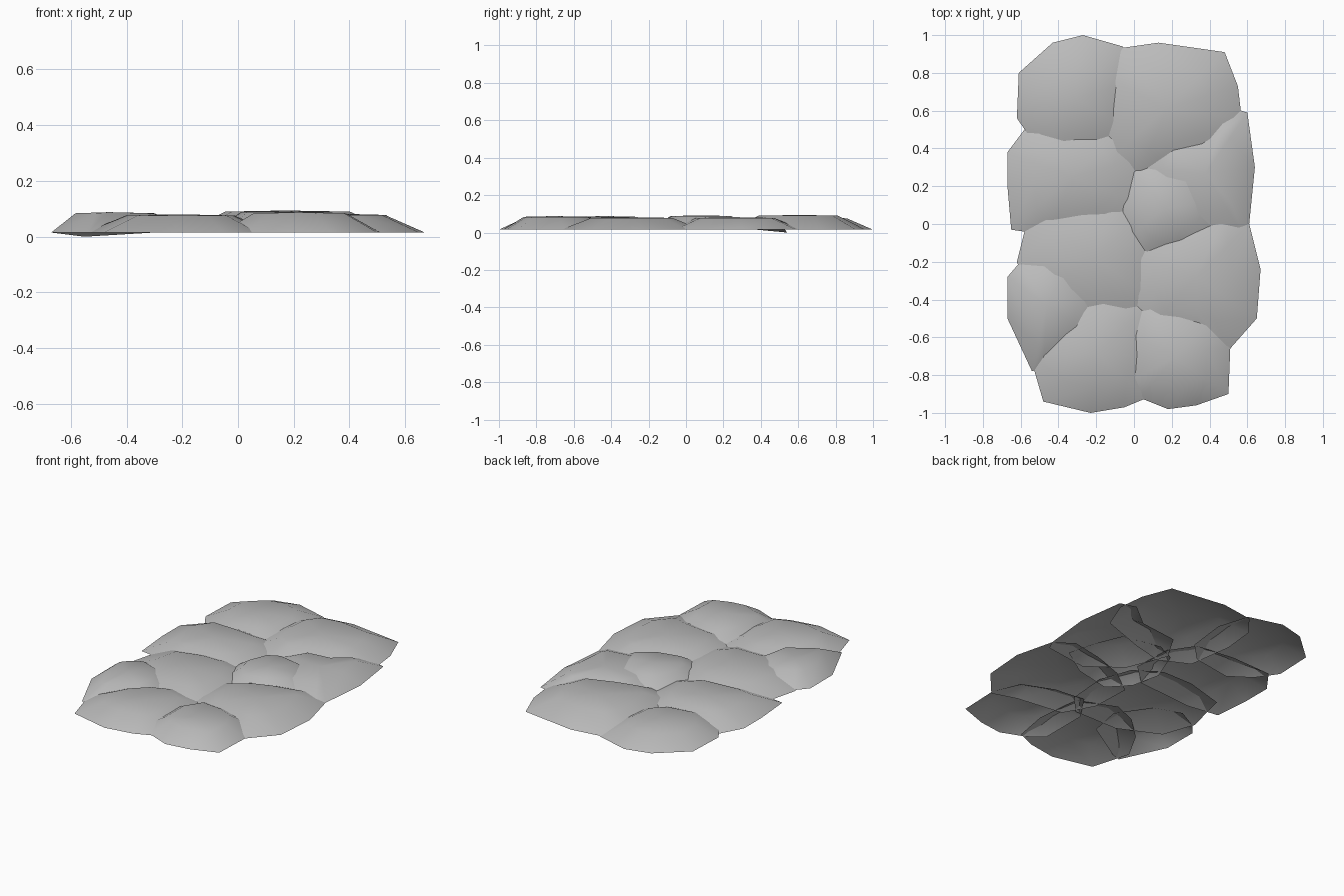
import bpy
import bmesh
from mathutils import Vector

default_cube = bpy.data.objects.get("Cube")
if default_cube:
    bpy.data.objects.remove(default_cube, do_unlink=True)

# One plain stone material
grey = bpy.data.materials.new("stone_grey")
grey.use_nodes = True
colour = (0.5, 0.5, 0.5, 1.0)
grey.diffuse_color = colour
grey.node_tree.nodes["Principled BSDF"].inputs["Base Color"].default_value = colour

RIM = 0.015      # height of the open lower edge
SHOULDER = 0.58  # size of the flat top relative to the rim


def paving_stone(name, top, outline, dipped=None):
    """Open-bottomed slab: sloping sides rising to a nearly flat crown."""
    bm = bmesh.new()
    centre = sum((Vector(p) for p in outline), Vector((0, 0))) / len(outline)
    rim, shoulder = [], []
    for index, point in enumerate(outline):
        low = 0.0 if index == dipped else RIM
        inner = centre.lerp(Vector(point), SHOULDER)
        rim.append(bm.verts.new((*point, low)))
        shoulder.append(bm.verts.new((*inner, top - 0.004)))
    crown = bm.verts.new((*centre, top))
    count = len(outline)
    for i in range(count):
        j = (i + 1) % count
        bm.faces.new((rim[i], rim[j], shoulder[j], shoulder[i]))
        bm.faces.new((shoulder[i], shoulder[j], crown))
    # Make every face look upwards
    bm.normal_update()
    bmesh.ops.reverse_faces(bm, faces=[f for f in bm.faces if f.normal.z < 0])
    for face in bm.faces:
        face.smooth = True
    mesh = bpy.data.meshes.new(name)
    bm.to_mesh(mesh)
    bm.free()
    mesh.materials.append(grey)
    stone = bpy.data.objects.new(name, mesh)
    bpy.context.collection.objects.link(stone)
    return stone


# Back row
paving_stone("back_right_stone", 0.08, [
    (-.62, .56), (-.61, .8), (-.43, .96), (-.27, 1), (-.06, .94),
    (0, .75), (-.03, .5), (-.15, .38), (-.4, .34), (-.53, .43)])
paving_stone("back_left_stone", 0.094, [
    (-.2, .6), (-.18, .8), (-.08, .93), (.13, .96), (.48, .91), (.55, .73),
    (.57, .56), (.5, .38), (.22, .28), (.02, .23), (-.16, .32)])

# Middle rows
paving_stone("middle_right_stone", 0.08, [
    (-.65, -.03), (-.67, .2), (-.67, .38), (-.55, .54), (-.3, .53),
    (-.05, .5), (.05, .35), (.06, .1), (-.08, -.03), (-.45, -.06)], dipped=3)
paving_stone("middle_left_stone", 0.082, [
    (.61, 0), (.64, .3), (.6, .59), (.5, .62), (.35, .5), (.1, .47),
    (0, .3), (.1, .05), (.3, -.1), (.58, -.06)])
paving_stone("centre_stone", 0.092, [
    (-.1, .1), (-.02, .3), (.1, .36), (.34, .31), (.42, .12),
    (.46, -.03), (.28, -.15), (.05, -.2), (-.06, -.08)])
paving_stone("inner_right_stone", 0.08, [
    (-.62, -.2), (-.55, .08), (-.3, .15), (-.1, .15), (.06, .05),
    (.13, -.15), (.11, -.4), (0, -.52), (-.3, -.52), (-.55, -.4)])
paving_stone("small_right_stone", 0.088, [
    (-.61, -.21), (-.67, -.28), (-.67, -.5), (-.54, -.78), (-.48, -.76),
    (-.22, -.6), (-.18, -.4), (-.32, -.2), (-.48, -.14)])
paving_stone("inner_left_stone", 0.082, [
    (.61, 0), (.67, -.24), (.65, -.5), (.5, -.67), (.35, -.62), (.05, -.58),
    (-.05, -.4), (-.06, -.15), (.1, -.03), (.3, .04), (.5, .08)])

# Front row
paving_stone("front_right_stone", 0.08, [
    (-.55, -.7), (-.48, -.94), (-.23, -1), (-.05, -.97), (.07, -.92),
    (.11, -.7), (.08, -.42), (-.15, -.32), (-.3, -.38), (-.45, -.52)])
paving_stone("front_left_stone", 0.088, [
    (-.06, -.85), (.03, -.92), (.18, -.98), (.33, -.96), (.5, -.9),
    (.51, -.65), (.44, -.48), (.25, -.4), (.05, -.38), (-.06, -.55)])
